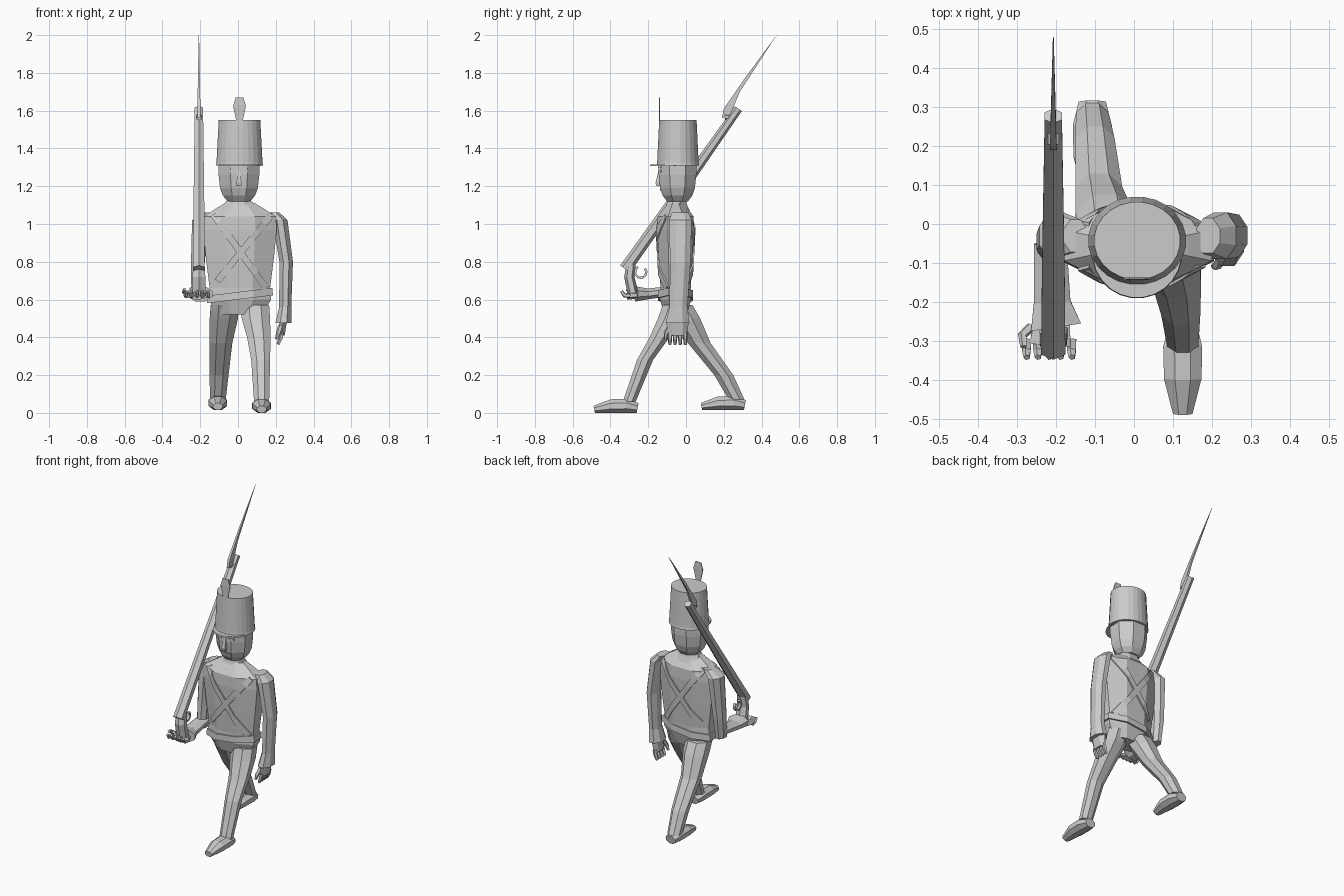
import bpy, bmesh, math
from mathutils import Vector
from mathutils.bvhtree import BVHTree

cube = bpy.data.objects.get("Cube")
if cube:
    bpy.data.objects.remove(cube)

shade = (0.6, 0.6, 0.6, 1)
grey = bpy.data.materials.new("plain_grey")
grey.use_nodes = True
grey.diffuse_color = shade
grey.node_tree.nodes["Principled BSDF"].inputs["Base Color"].default_value = shade


def loft(name, rings):
    """Skin a list of equal rings and cap both ends."""
    bm = bmesh.new()
    rows = [[bm.verts.new(point) for point in ring] for ring in rings]
    count = len(rows[0])
    for lower, upper in zip(rows, rows[1:]):
        for i in range(count):
            j = (i + 1) % count
            bm.faces.new((lower[i], lower[j], upper[j], upper[i]))
    bm.faces.new(rows[0][::-1])
    bm.faces.new(rows[-1])
    bmesh.ops.recalc_face_normals(bm, faces=bm.faces)
    mesh = bpy.data.meshes.new(name)
    bm.to_mesh(mesh)
    bm.free()
    mesh.materials.append(grey)
    part = bpy.data.objects.new(name, mesh)
    bpy.context.collection.objects.link(part)
    return part


def limb(name, joints, radii, depth=1, sides=8, bent=False):
    """Loft along joints; rings lie level, or square to the path if bent."""
    joints = [Vector(joint) for joint in joints]
    grow = 1 / math.cos(math.pi / sides)
    rings = []
    for k, (centre, radius) in enumerate(zip(joints, radii)):
        across, along = Vector((1, 0, 0)), Vector((0, 1, 0))
        if bent:
            path = (joints[min(k + 1, len(joints) - 1)] - joints[max(k - 1, 0)]).normalized()
            across = (across - path * across.dot(path)).normalized()
            along = path.cross(across)
        ring = []
        for i in range(sides):
            angle = (i + 0.5) * math.tau / sides
            offset = across * math.cos(angle) + along * depth * math.sin(angle)
            ring.append(centre + offset * radius * grow)
        rings.append(ring)
    return loft(name, rings)


def stack(name, x, y, profile, depth, sides=8):
    """Upright part from (height, radius) pairs."""
    return limb(name, [(x, y, height) for height, radius in profile],
                [radius for height, radius in profile], depth, sides)


def strip(name, target, start, end, width, facing=-1, lift=0.008, steps=10):
    """Lay a thin band on the target between two points given in x and z."""
    tree = BVHTree.FromPolygons([vert.co for vert in target.data.vertices],
                                [face.vertices for face in target.data.polygons])
    start, end = Vector(start), Vector(end)
    side = (end - start).orthogonal().normalized() * width / 2
    out = Vector((0, facing * lift, 0))
    rings = []
    for k in range(steps + 1):
        centre = start.lerp(end, k / steps)
        hits = [tree.ray_cast(Vector((edge.x, facing, edge.y)), Vector((0, -facing, 0)))[0]
                for edge in (centre + side, centre - side)]
        if all(hits):
            left, right = hits
            rings.append([left + out, right + out, right - out, left - out])
    loft(name, rings)


def shoe(name, x, heel, lift):
    depth = 0.75
    outline = ((0, .035), (.06, .05), (.14, .048), (.23, .025))
    limb(name, [(x, heel - reach, lift + radius * depth) for reach, radius in outline],
         [radius for reach, radius in outline], depth, bent=True)


def finger(name, joints):
    limb(name, joints, (.011, .01, .007), sides=5, bent=True)


# Coat, belt and collar
coat = stack("coat", .01, -.055, ((.52, .12), (.6, .165), (.66, .16), (.82, .18), (.97, .195),
                                  (1.04, .19), (1.08, .13), (1.11, .08)), .5)
belt = stack("belt", .01, -.055, ((.6, .175), (.64, .172)), .53)
for vert in belt.data.vertices:
    vert.co.z += vert.co.x * 0.12
stack("collar", .005, -.05, ((1.07, .1), (1.1, .08), (1.12, .07)), .7)

# Crossed straps on chest and back
for place, facing in (("chest", -1), ("back", 1)):
    strip(place + "_strap_left", coat, (.17, 1.04), (-.14, .66), .035, facing)
    strip(place + "_strap_right", coat, (-.13, 1.05), (.15, .66), .035, facing)

# Neck, head and face
stack("neck", .005, -.05, ((1.08, .06), (1.16, .06)), .8)
head = stack("head", .005, -.045, ((1.12, .06), (1.15, .085), (1.19, .1), (1.26, .108), (1.32, .108)), .92)
for side, label in ((1, "left"), (-1, "right")):
    inner, outer = side * .02, side * .065
    strip(label + "_eye", head, (inner, 1.28), (outer, 1.28), .014, lift=.004)
    strip(label + "_brow", head, (inner, 1.3), (outer, 1.3), .007, lift=.004)
strip("mouth", head, (-.03, 1.18), (.04, 1.18), .01, lift=.004)
limb("nose", [(.005, -.145, 1.2), (.005, -.148, 1.22), (.005, -.138, 1.285)], (.012, .013, .006), sides=4)

# Tall hat with visor and feather
stack("hat", .008, -.043, ((1.31, .125), (1.325, .122), (1.55, .11)), .9, 24)
stack("visor", .008, -.075, ((1.307, .115), (1.316, .113)), 1, 24)
stack("feather", .008, -.14, ((1.54, .016), (1.57, .022), (1.625, .034), (1.67, .02)), .1, 4)

# Striding legs and shoes
limb("left_leg", [(.09, -.06, .57), (.095, -.085, .5), (.11, -.14, .4), (.12, -.217, .28), (.125, -.3, .06)],
     (.075, .075, .062, .05, .04), .85)
limb("right_leg", [(-.07, -.04, .57), (-.075, 0, .5), (-.09, .07, .37), (-.1, .2, .2), (-.107, .268, .07)],
     (.075, .075, .06, .05, .042))
shoe("left_shoe", .125, -.256, 0)
shoe("right_shoe", -.107, .312, .015)

# Left arm hanging at the side, with hand
limb("left_arm", [(.19, -.03, 1.06), (.222, -.03, 1.02), (.255, -.03, .8), (.25, -.04, .56), (.24, -.045, .475)],
     (.03, .04, .036, .032, .042), 1.5)
limb("left_palm", [(.24, -.045, .49), (.23, -.045, .41)], (.02, .017), 2.6, 6)
for i in range(4):
    y = -.085 + i * .027
    finger("left_finger", [(.23, y, .425), (.226, y, .395), (.212, y, .362)])
finger("left_thumb", [(.225, -.085, .46), (.213, -.107, .42), (.205, -.108, .39)])

# Right arm bent forward under the musket, with hand
limb("right_arm", [(-.15, -.03, 1.06), (-.2, -.03, 1.02), (-.215, -.045, .75), (-.215, -.06, .61)],
     (.03, .043, .035, .03), 1.4)
limb("right_forearm", [(-.215, -.05, .65), (-.21, -.2, .63), (-.2, -.265, .63)],
     (.042, .047, .065), .6, bent=True)
limb("right_palm", [(-.21, -.25, .625), (-.215, -.31, .62)], (.045, .053), .35, 6, True)
for i in range(5):
    x = -.275 + i * .029
    finger("right_finger", [(x, -.295, .62), (x, -.325, .622), (x, -.342, .645)])
finger("right_thumb", [(-.265, -.265, .625), (-.286, -.285, .64), (-.283, -.315, .655)])

# Musket with butt, trigger guard and bayonet
gun = -.207
limb("musket", [(gun, -.322, .762), (gun, -.11, 1.06), (gun, .277, 1.611)], (.031, .029, .022), .9, 6, True)
limb("musket_butt", [(gun, -.29, .79), (gun, -.3, .72), (gun, -.28, .63)], (.03, .034, .036), .7, 6)
turns = [step * .55 for step in range(-2, 8)]
limb("trigger_guard", [(gun, -.24 - .03 * math.cos(turn), .745 - .03 * math.sin(turn)) for turn in turns],
     [.008] * len(turns), .8, 4, True)
blade = ((.19, 1.56), (.2, 1.61), (.31, 1.77), (.48, 2), (.285, 1.7), (.235, 1.58))
loft("bayonet", [[(gun + side * (2.06 - z) * .018, y, z) for y, z in blade] for side in (-1, 1)])
limb("bayonet_socket", [(gun, .205, 1.565), (gun, .255, 1.57)], (.014, .014), sides=6, bent=True)
